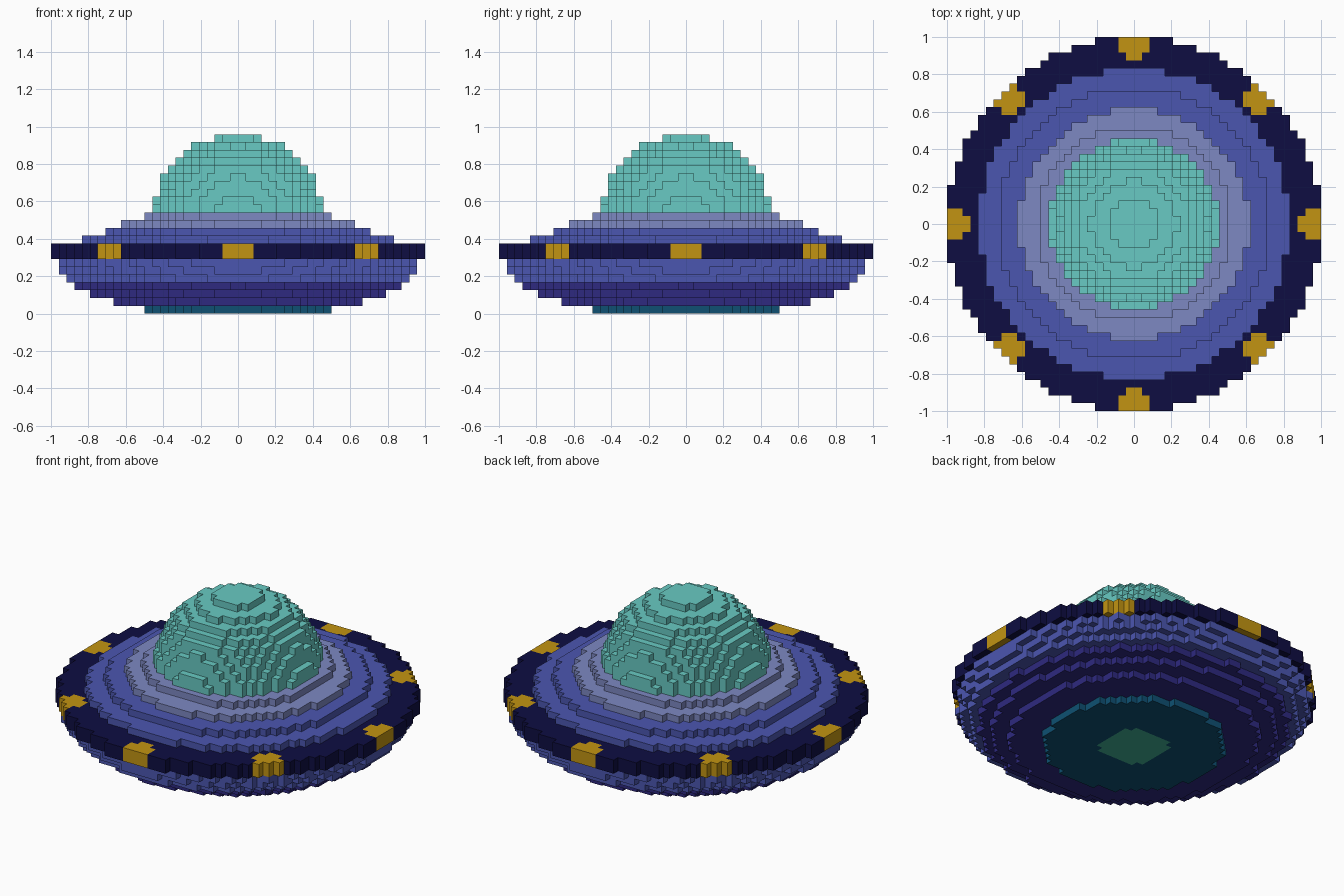
import bpy, bmesh, math
from mathutils import Vector

if "Cube" in bpy.data.objects:
    bpy.data.objects.remove(bpy.data.objects["Cube"])

U = 1 / 24            # block size
RIM = (7, 8)          # block layers of the rim


def srgb(r, g, b):
    lin = lambda c: c / 12.92 if c <= 0.04045 else ((c + 0.055) / 1.055) ** 2.4
    return [lin(c / 255) for c in (r, g, b)] + [1.0]


COLOURS = {
    "dome_aqua": srgb(104, 202, 195),
    "lavender": srgb(125, 136, 194),
    "hull_blue": srgb(75, 86, 176),
    "rim_navy": srgb(14, 13, 66),
    "lamp_gold": srgb(194, 148, 18),
    "keel_indigo": srgb(46, 41, 128),
    "base_teal": srgb(14, 80, 114),
    "hatch_green": srgb(64, 176, 150),
}
cells = {}            # block position -> part name


def disc(part, k, r2, cx=0.0, cy=0.0, only=None):
    """Fill layer k with blocks whose centres lie inside a circle."""
    for i in range(-24, 24):
        for j in range(-24, 24):
            if (i + .5 - cx) ** 2 + (j + .5 - cy) ** 2 <= r2:
                if only is None or cells.get((i, j, k)) == only:
                    cells[i, j, k] = part


# Flat base with its central hatch
disc("base", 0, 12 ** 2)
disc("hatch", 0, 4.5 ** 2)

# Rounded lower hull: darker keel, then blue
for k in range(1, 7):
    r2 = 23.7 ** 2 * (1 - ((7.5 - k) / 9) ** 2)
    disc("keel" if k < 4 else "lower_hull", k, r2)

# Rim with eight lamps
for k in RIM:
    disc("rim", k, 24 ** 2)
    for n in range(8):
        a = n * math.pi / 4
        disc("lamps", k, 4, 23 * math.cos(a), 23 * math.sin(a), only="rim")

# Stepped upper hull and dome collar
for k, r in zip(range(9, 13), (20, 17.5, 14.8, 12.4)):
    disc("upper_hull" if k < 11 else "collar", k, r * r)

# Spherical dome
for k in range(13, 23):
    disc("dome", k, 11 ** 2 - (k + .5 - 12) ** 2)

PARTS = {
    "base": "base_teal", "hatch": "hatch_green", "keel": "keel_indigo",
    "lower_hull": "hull_blue", "rim": "rim_navy", "lamps": "lamp_gold",
    "upper_hull": "hull_blue", "collar": "lavender", "dome": "dome_aqua",
}


def build(part, colour):
    """Make one object from the exposed block faces of a part."""
    bm = bmesh.new()
    for cell, owner in cells.items():
        if owner != part:
            continue
        centre = Vector(cell) + Vector((.5, .5, .5))
        for axis in range(3):
            for s in (-1, 1):
                near = list(cell)
                near[axis] += s
                if tuple(near) in cells:
                    continue
                n, u = Vector(), Vector()
                n[axis], u[(axis + 1) % 3] = s / 2, .5
                v = n.cross(u) * 2
                corners = (-u - v, u - v, u + v, -u + v)
                bm.faces.new([bm.verts.new((centre + n + c) * U) for c in corners])
    bmesh.ops.remove_doubles(bm, verts=bm.verts, dist=U / 100)
    me = bpy.data.meshes.new(part)
    bm.to_mesh(me)
    bm.free()
    mat = bpy.data.materials.get(colour) or bpy.data.materials.new(colour)
    mat.diffuse_color = COLOURS[colour]
    mat.use_nodes = True
    mat.node_tree.nodes["Principled BSDF"].inputs["Base Color"].default_value = mat.diffuse_color
    me.materials.append(mat)
    bpy.context.collection.objects.link(bpy.data.objects.new(part, me))


for part, colour in PARTS.items():
    build(part, colour)
